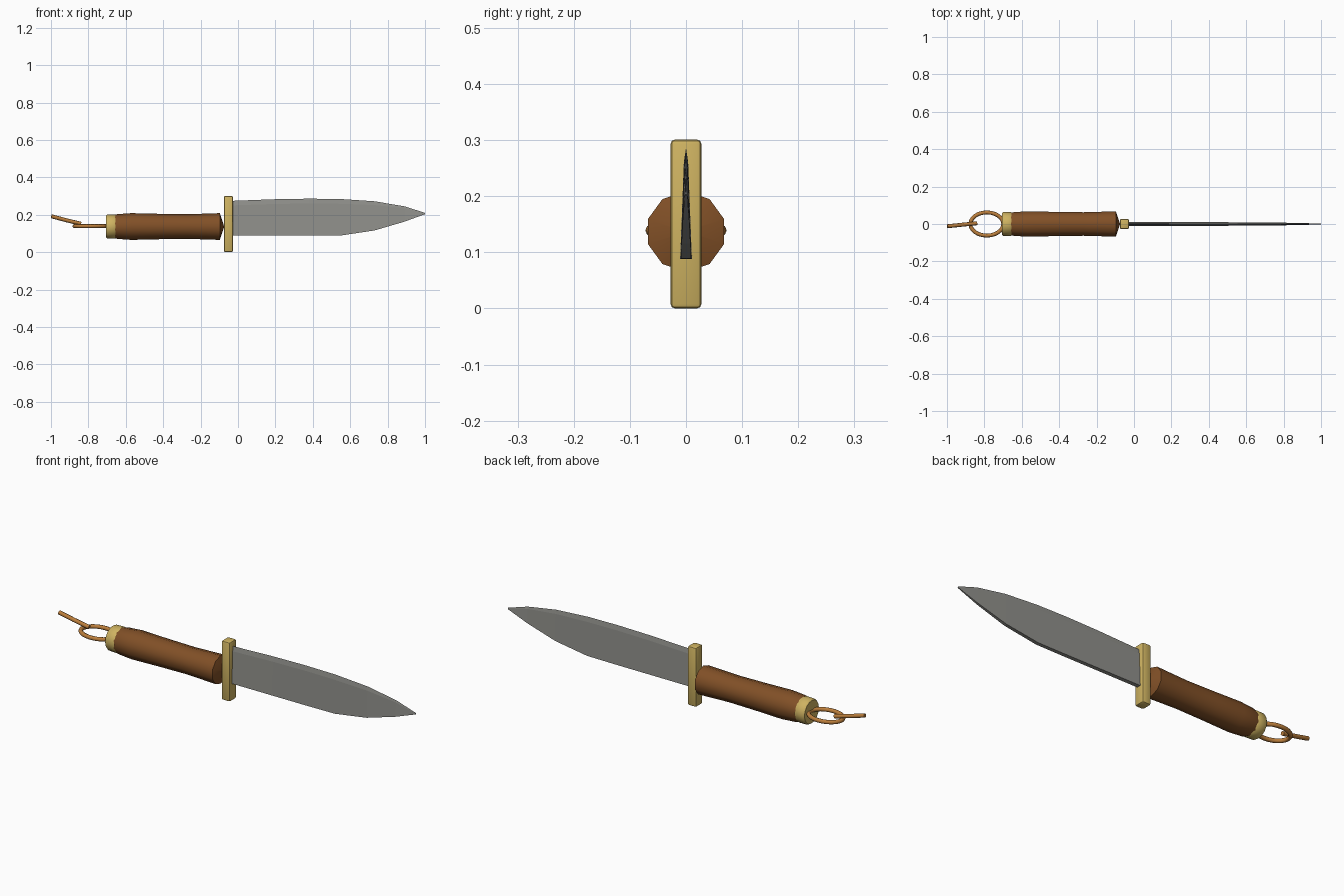
import bpy, bmesh, math
from mathutils import Vector

if "Cube" in bpy.data.objects:
    bpy.data.objects.remove(bpy.data.objects["Cube"])


def material(name, rgb):
    m = bpy.data.materials.new(name)
    m.diffuse_color = (*rgb, 1)
    m.use_nodes = True
    m.node_tree.nodes["Principled BSDF"].inputs["Base Color"].default_value = m.diffuse_color
    return m


STEEL = material("grey steel", (0.28, 0.28, 0.26))
BRASS = material("brass", (0.62, 0.45, 0.12))
WOOD = material("brown wood", (0.22, 0.08, 0.02))
LEATHER = material("tan leather", (0.50, 0.21, 0.045))


def finish(name, bm, mat, smooth=None):
    bmesh.ops.recalc_face_normals(bm, faces=bm.faces)
    me = bpy.data.meshes.new(name)
    bm.to_mesh(me)
    bm.free()
    me.materials.append(mat)
    ob = bpy.data.objects.new(name, me)
    bpy.context.collection.objects.link(ob)
    if smooth:
        bpy.ops.object.select_all(action='DESELECT')
        ob.select_set(True)
        bpy.context.view_layer.objects.active = ob
        bpy.ops.object.shade_smooth_by_angle(angle=math.radians(smooth))
    return ob


def loft(bm, rings, closed=False):
    """Skin a list of equal point rings; cap the ends unless closed."""
    vs = [[bm.verts.new(p) for p in r] for r in rings]
    n = len(vs[0])
    pairs = list(zip(vs, vs[1:])) + ([(vs[-1], vs[0])] if closed else [])
    for a, b in pairs:
        for i in range(n):
            j = (i + 1) % n
            bm.faces.new((a[i], a[j], b[j], b[i]))
    if not closed:
        bm.faces.new(vs[0])
        bm.faces.new(vs[-1])


def lathe_x(name, profile, z, sides, mat, smooth):
    """Turned part around a horizontal axis; profile is (x, radius)."""
    bm = bmesh.new()
    angles = [math.pi / 2 + math.tau * i / sides for i in range(sides)]
    loft(bm, [[(x, r * math.cos(a), z + r * math.sin(a)) for a in angles]
              for x, r in profile])
    return finish(name, bm, mat, smooth)


def tube(name, path, r, mat, closed=False, sides=8):
    """Round cord in a mostly horizontal path."""
    bm = bmesh.new()
    n, rings = len(path), []
    for i, p in enumerate(path):
        a = path[i - 1] if closed or i else p
        b = path[(i + 1) % n] if closed or i < n - 1 else p
        t = (b - a).normalized()
        side = t.cross(Vector((0, 0, 1))).normalized()
        up = side.cross(t)
        rings.append([p + r * (math.cos(k * math.tau / sides) * side
                               + math.sin(k * math.tau / sides) * up)
                      for k in range(sides)])
    loft(bm, rings, closed)
    return finish(name, bm, mat, 50)


# Blade: thick spine below, thin cutting edge above; (x, z low, z high, half thickness)
stations = [(-0.04, 0.088, 0.274, 0.0105), (0.20, 0.088, 0.283, 0.0100),
            (0.38, 0.088, 0.286, 0.0098), (0.55, 0.089, 0.284, 0.0092),
            (0.73, 0.116, 0.272, 0.0080), (0.89, 0.163, 0.245, 0.0055),
            (1.00, 0.203, 0.210, 0.0020)]
bm = bmesh.new()
rings = []
for x, lo, hi, h in stations:
    shoulder = hi - 0.13 * (hi - lo)
    rings.append([(x, -h, lo), (x, h, lo), (x, h * 0.4, shoulder),
                  (x, 0, hi), (x, -h * 0.4, shoulder)])
loft(bm, rings)
finish("blade", bm, STEEL)

# Guard: bevelled bar
bm = bmesh.new()
bmesh.ops.create_cube(bm, size=1)
for v in bm.verts:
    v.co = (v.co.x * 0.048 - 0.051, v.co.y * 0.055, v.co.z * 0.301 + 0.1505)
bmesh.ops.bevel(bm, geom=bm.edges[:], offset=0.008, segments=2,
                profile=0.5, affect='EDGES')
finish("guard", bm, BRASS, 30)

# Grip: ten-sided turned wood with a coned front end
lathe_x("grip", [(-0.66, 0.062), (-0.645, 0.066), (-0.57, 0.0715), (-0.42, 0.068),
                 (-0.27, 0.066), (-0.17, 0.069), (-0.097, 0.0715), (-0.075, 0.003)],
        0.137, 10, WOOD, 40)

# Pommel collar
lathe_x("pommel", [(-0.707, 0.058), (-0.700, 0.063), (-0.66, 0.064), (-0.652, 0.060)],
        0.137, 16, BRASS, 40)

# Lanyard loop and loose tail
loop = [Vector((-0.787 + 0.088 * math.cos(math.tau * i / 24),
                0.062 * math.sin(math.tau * i / 24), 0.139)) for i in range(24)]
tube("lanyard_loop", loop, 0.0105, LEATHER, closed=True)
tube("lanyard_tail", [Vector((-0.84, 0.004, 0.152)), Vector((-0.92, -0.004, 0.171)),
                      Vector((-0.998, -0.012, 0.192))], 0.0105, LEATHER)
